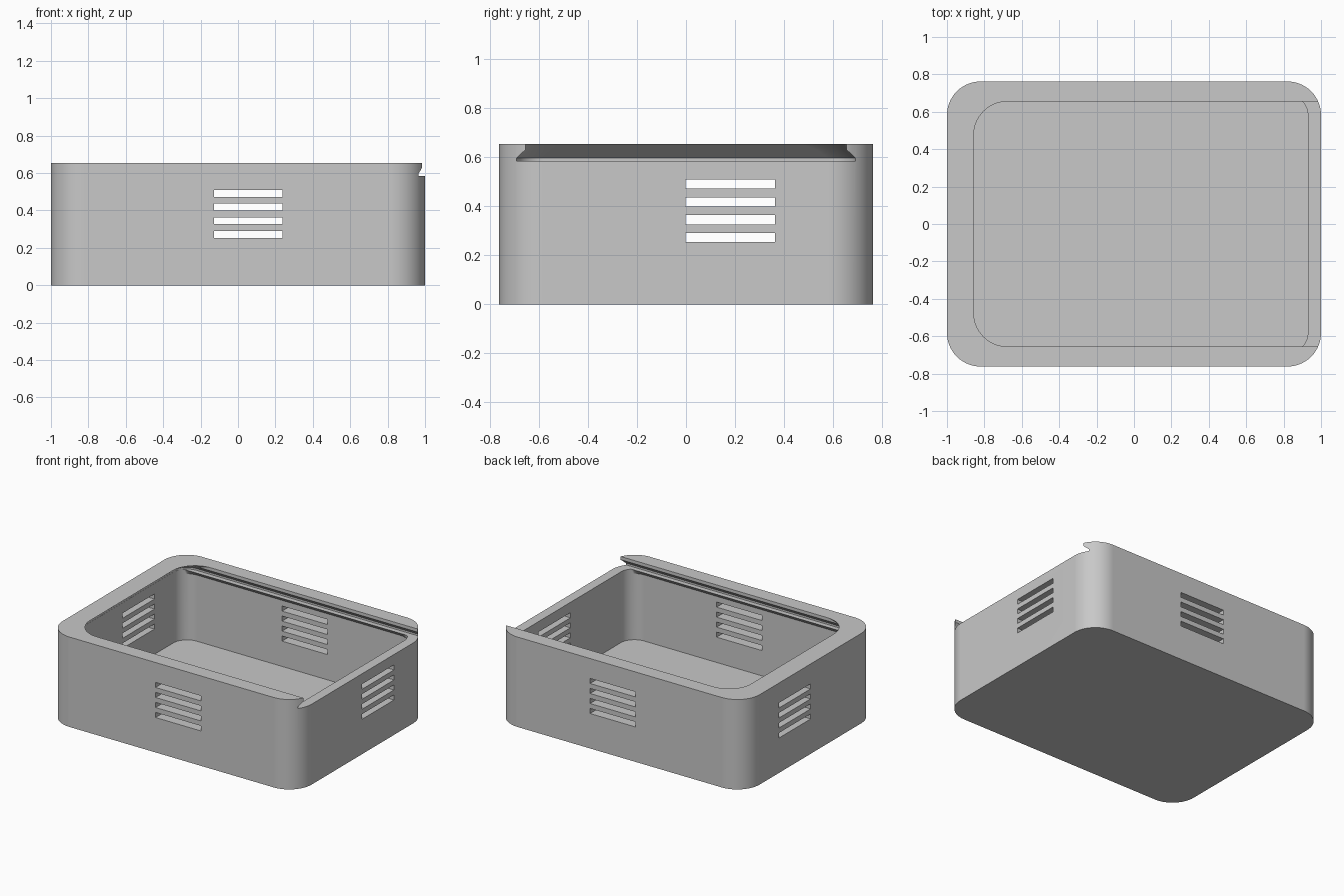
import bpy
import bmesh
import math

cube = bpy.data.objects.get("Cube")
if cube:
    bpy.data.objects.remove(cube, do_unlink=True)

HEIGHT = 0.653
SEGMENTS = 14

grey = bpy.data.materials.new("grey plastic")
grey.use_nodes = True
colour = (0.58, 0.58, 0.58, 1.0)
grey.diffuse_color = colour
grey.node_tree.nodes["Principled BSDF"].inputs["Base Color"].default_value = colour


def outline(x0, x1, y, radius, limit=1.0):
    """Rounded rectangle whose long sides are trimmed at y = +-limit."""
    corners = [(x1 - radius, y - radius), (x0 + radius, y - radius),
               (x0 + radius, radius - y), (x1 - radius, radius - y)]
    points = []
    for quarter, (cx, cy) in enumerate(corners):
        for i in range(SEGMENTS + 1):
            a = (quarter + i / SEGMENTS) * math.pi / 2
            py = cy + radius * math.sin(a)
            points.append((cx + radius * math.cos(a), max(-limit, min(limit, py))))
    return points


def loft(name, sections):
    """Closed solid through (z, outline arguments) sections, bottom to top."""
    bm = bmesh.new()
    rings = [[bm.verts.new((px, py, z)) for px, py in outline(*args)]
             for z, args in sections]
    n = len(rings[0])
    for low, high in zip(rings, rings[1:]):
        for i in range(n):
            j = (i + 1) % n
            bm.faces.new((low[i], low[j], high[j], high[i]))
    bm.faces.new(rings[0][::-1])
    bm.faces.new(rings[-1])
    return finish(name, bm)


def block(name, size, centre):
    bm = bmesh.new()
    bmesh.ops.create_cube(bm, size=1)
    bmesh.ops.scale(bm, vec=size, verts=bm.verts)
    bmesh.ops.translate(bm, vec=centre, verts=bm.verts)
    return finish(name, bm)


def finish(name, bm):
    bmesh.ops.recalc_face_normals(bm, faces=bm.faces)
    mesh = bpy.data.meshes.new(name)
    bm.to_mesh(mesh)
    bm.free()
    mesh.materials.append(grey)
    obj = bpy.data.objects.new(name, mesh)
    bpy.context.collection.objects.link(obj)
    return obj


def cut(obj, cutter):
    mod = obj.modifiers.new("cut", 'BOOLEAN')
    mod.operation = 'DIFFERENCE'
    mod.solver = 'EXACT'
    mod.object = cutter
    bpy.context.view_layer.objects.active = obj
    bpy.ops.object.modifier_apply(modifier=mod.name)
    bpy.data.objects.remove(cutter, do_unlink=True)


# Outer body
shell = (-1.0, 1.0, 0.762, 0.18)
box = loft("box_body", [(0.0, shell), (HEIGHT, shell)])

# Cavity, narrowing under the two straight ledges that carry the lid
room = (-0.925, 0.93, 0.69, 0.11)
mouth = room + (0.655,)
cut(box, loft("cavity_cutter", [(0.07, room), (0.55, room),
                                (0.584, mouth), (0.592, mouth)]))

# Dovetail slot for a sliding lid, open at the +x end
END = 1.3
groove = (-0.926, END, 0.69, 0.11)
opening = (-0.857, END, 0.655, 0.18)
cut(box, loft("slot_cutter", [
    (0.584, groove),
    (0.597, groove),
    (0.63, (-0.885, END, 0.655, 0.12)),
    (HEIGHT, opening),
    (0.75, opening)]))

# Four vent slits through each pair of walls
for i in range(4):
    z = 0.272 + i * 0.0727
    cut(box, block("front_vent_cutter", (0.366, 3, 0.037), (0.054, 0, z)))
    cut(box, block("side_vent_cutter", (3, 0.365, 0.037), (0, 0.18, z)))

# Smooth corners, crisp edges, even shading on the flat walls
bpy.ops.object.select_all(action='DESELECT')
box.select_set(True)
bpy.context.view_layer.objects.active = box
bpy.ops.object.shade_smooth_by_angle(angle=math.radians(25))
mod = box.modifiers.new("even_shading", 'WEIGHTED_NORMAL')
mod.keep_sharp = True
